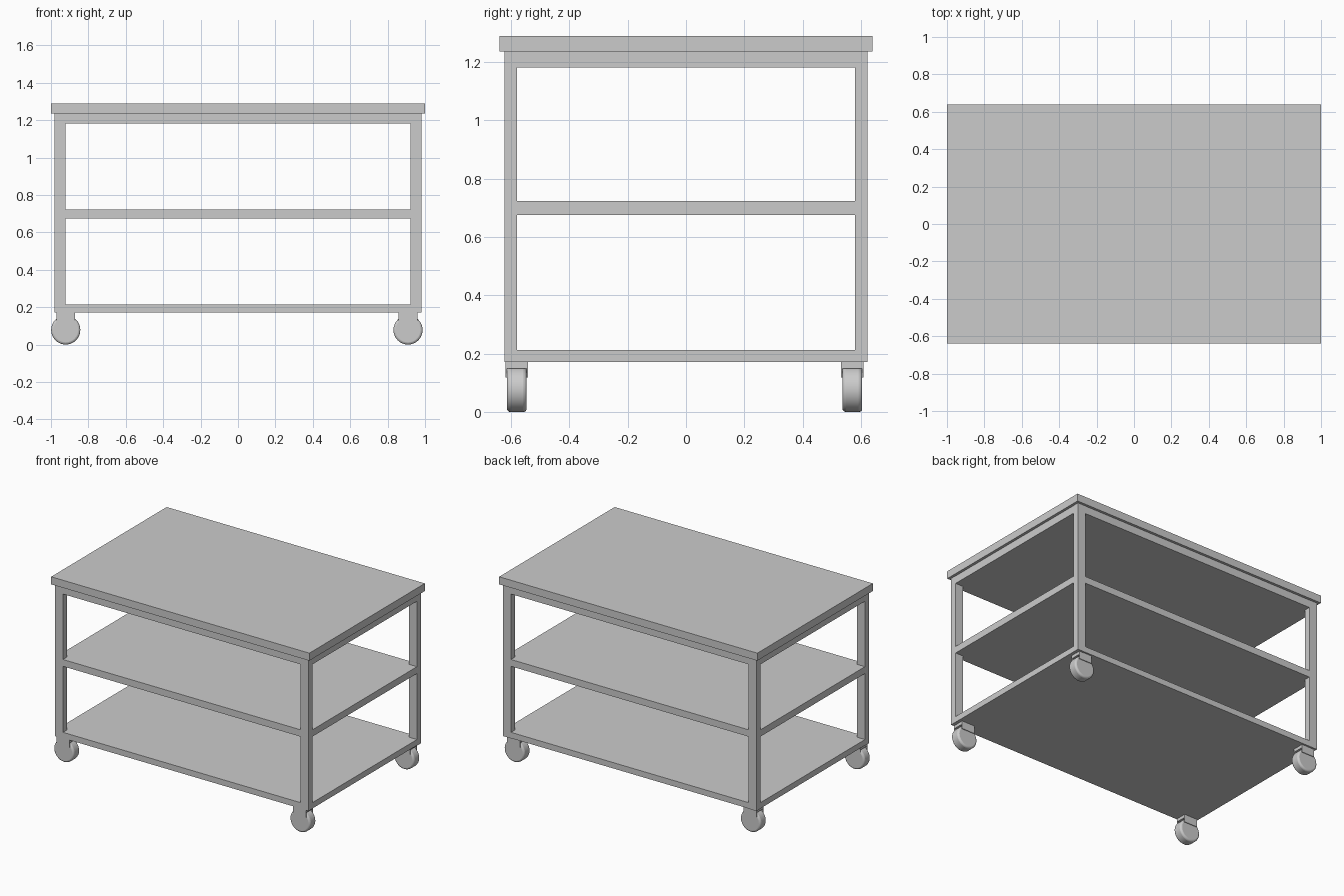
import bpy, math

if "Cube" in bpy.data.objects:
    bpy.data.objects.remove(bpy.data.objects["Cube"])


def box(name, x, y, z, bevel=0.0):
    """Box from (min, max) ranges."""
    bpy.ops.mesh.primitive_cube_add(
        size=1, location=[(a + b) / 2 for a, b in (x, y, z)])
    o = bpy.context.object
    o.name = name
    o.scale = [b - a for a, b in (x, y, z)]
    bpy.ops.object.transform_apply(location=False, rotation=False, scale=True)
    if bevel:
        m = o.modifiers.new("soft_edges", 'BEVEL')
        m.width, m.segments = bevel, 2
    return o


# Table top and the three decks inside the frame
box("table_top", (-1, 1), (-0.639, 0.639), (1.235, 1.288))
e = 0.001  # decks sit just inside the leg faces
for name, z0, z1 in (("upper_rail_deck", 1.181, 1.235),
                     ("middle_shelf", 0.675, 0.723),
                     ("bottom_shelf", 0.172, 0.213)):
    box(name, (-0.982 + e, 0.982 - e), (-0.622 + e, 0.622 - e), (z0, z1))

# Corner legs and casters
for sx, side in ((-1, "left"), (1, "right")):
    for sy, end in ((-1, "front"), (1, "back")):
        tag = f"{end}_{side}"
        box(f"{tag}_leg", sorted((sx * 0.982, sx * 0.921)),
            sorted((sy * 0.622, sy * 0.579)), (0.171, 1.235))

        cx, cy = sx * 0.915 - 0.006, sy * 0.575 - 0.005
        # Fork: mounting plate with two cheeks
        box(f"{tag}_caster_plate", (cx - 0.05, cx + 0.05),
            (cy - 0.039, cy + 0.039), (0.15, 0.173))
        for s in (-1, 1):
            box(f"{tag}_caster_cheek", (cx - 0.05, cx + 0.05),
                sorted((cy + s * 0.039, cy + s * 0.034)), (0.118, 0.152))

        # Wheel with rounded tread edges
        bpy.ops.mesh.primitive_cylinder_add(
            vertices=32, radius=0.078, depth=0.068,
            location=(cx, cy, 0.078), rotation=(math.pi / 2, 0, 0))
        wheel = bpy.context.object
        wheel.name = f"{tag}_wheel"
        m = wheel.modifiers.new("round_tread", 'BEVEL')
        m.width, m.segments = 0.012, 3
        m.limit_method, m.angle_limit = 'ANGLE', math.radians(40)
        bpy.ops.object.shade_smooth_by_angle(angle=math.radians(35))
